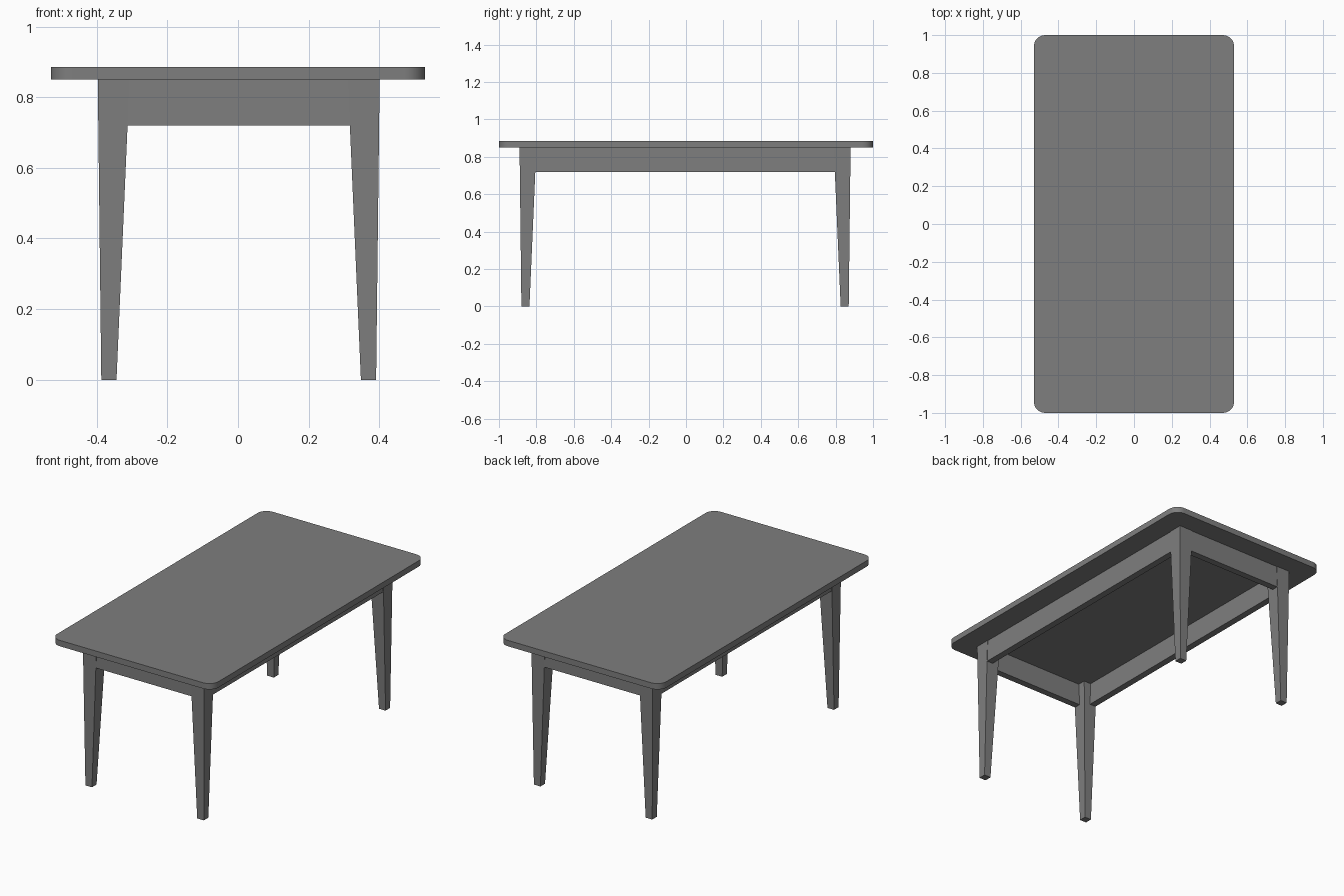
import bpy, bmesh, math

if "Cube" in bpy.data.objects:
    bpy.data.objects.remove(bpy.data.objects["Cube"], do_unlink=True)

GREY = 0.21
mat = bpy.data.materials.new("plain grey")
mat.use_nodes = True
mat.diffuse_color = (GREY, GREY, GREY, 1)
mat.node_tree.nodes["Principled BSDF"].inputs["Base Color"].default_value = (GREY, GREY, GREY, 1)

UNDERSIDE, TOP = 0.85, 0.885
CX, CY = 0.002, -0.005      # the frame sits slightly off the tabletop centre
LEG_X, LEG_Y = 0.399, 0.885  # outer faces of the legs
LEG_W, FOOT_W, FOOT_IN = 0.09, 0.043, 0.01


def prism(name, low, high, z0, z1):
    """Solid between two outlines with matching corners."""
    bm = bmesh.new()
    a = [bm.verts.new((x, y, z0)) for x, y in low]
    b = [bm.verts.new((x, y, z1)) for x, y in high]
    bm.faces.new(a)
    bm.faces.new(b)
    for i in range(len(a)):
        j = (i + 1) % len(a)
        bm.faces.new((a[i], a[j], b[j], b[i]))
    bmesh.ops.recalc_face_normals(bm, faces=bm.faces)
    mesh = bpy.data.meshes.new(name)
    bm.to_mesh(mesh)
    bm.free()
    mesh.materials.append(mat)
    obj = bpy.data.objects.new(name, mesh)
    bpy.context.collection.objects.link(obj)
    return obj


def rect(x0, x1, y0, y1):
    return [(x0, y0), (x1, y0), (x1, y1), (x0, y1)]


def rounded_rect(hx, hy, r, steps=8):
    points = []
    for k, (sx, sy) in enumerate([(1, 1), (-1, 1), (-1, -1), (1, -1)]):
        for i in range(steps + 1):
            t = (k + i / steps) * math.pi / 2
            points.append((sx * (hx - r) + r * math.cos(t), sy * (hy - r) + r * math.sin(t)))
    return points


# Tabletop with rounded corners
outline = rounded_rect(0.53, 1.0, 0.06)
top = prism("tabletop", outline, outline, UNDERSIDE, TOP)
bpy.context.view_layer.objects.active = top
top.select_set(True)
bpy.ops.object.shade_smooth_by_angle(angle=math.radians(30))
top.select_set(False)


# Tapered legs, one per corner
def leg_outline(sx, sy, inset, width):
    xs = [CX + sx * (LEG_X - inset - d) for d in (0, width)]
    ys = [CY + sy * (LEG_Y - inset - d) for d in (0, width)]
    return rect(*xs, *ys)


for sx, side in ((-1, "right"), (1, "left")):
    for sy, end in ((-1, "front"), (1, "back")):
        prism(f"{end}_{side}_leg", leg_outline(sx, sy, FOOT_IN, FOOT_W),
              leg_outline(sx, sy, 0, LEG_W), 0, UNDERSIDE)

# Aprons between the legs, almost flush with their outer faces
APRON_Z, THICK, SET_BACK = 0.72, 0.04, 0.003
span_x, span_y = LEG_X - LEG_W / 2, LEG_Y - LEG_W / 2
for s, end, side in ((-1, "front", "right"), (1, "back", "left")):
    ys = [CY + s * (LEG_Y - SET_BACK - d) for d in (0, THICK)]
    xs = [CX + s * (LEG_X - SET_BACK - d) for d in (0, THICK)]
    across = rect(CX - span_x, CX + span_x, *ys)
    along = rect(*xs, CY - span_y, CY + span_y)
    prism(f"{end}_apron", across, across, APRON_Z, UNDERSIDE)
    prism(f"{side}_apron", along, along, APRON_Z, UNDERSIDE)
